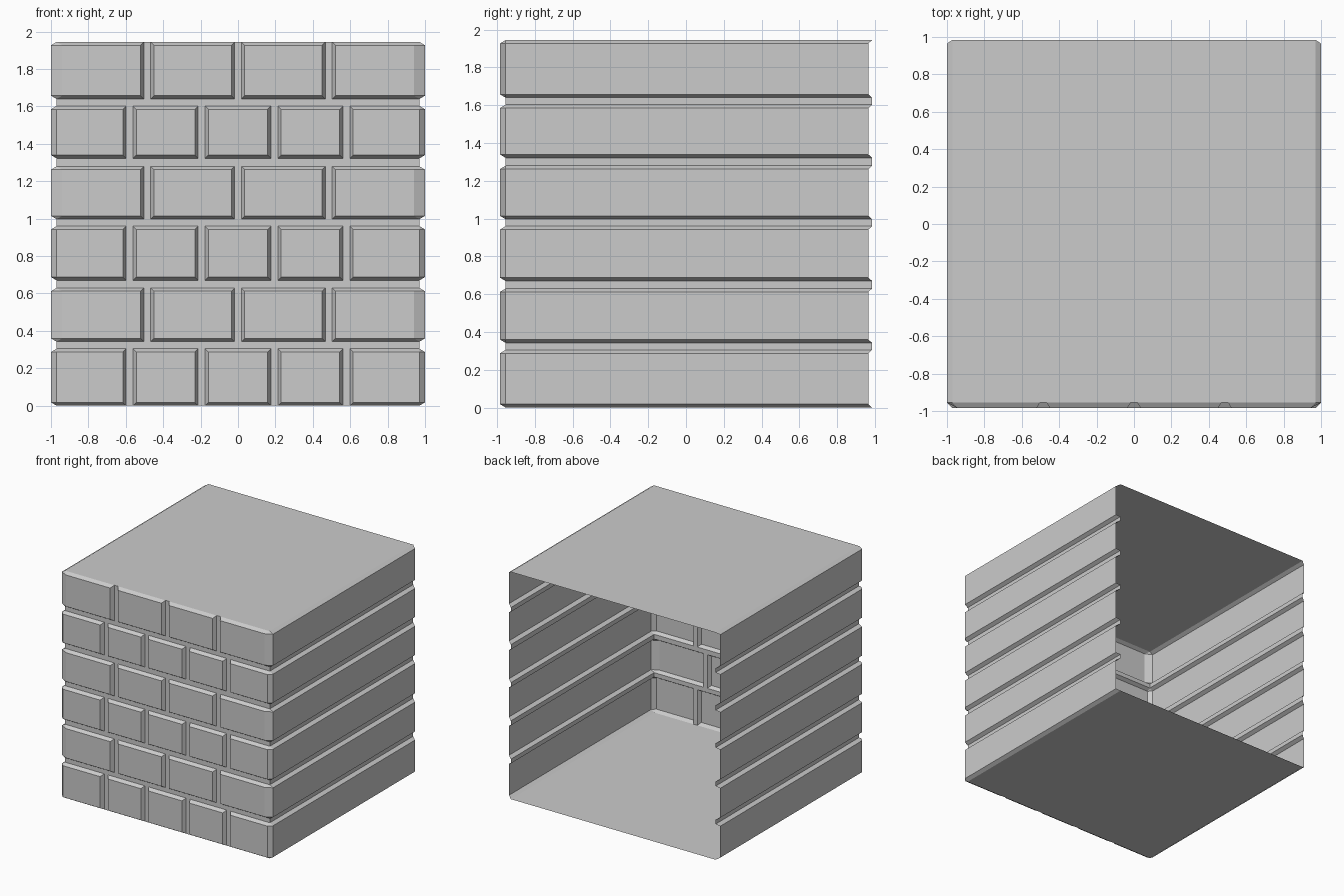
import bpy, bmesh

if "Cube" in bpy.data.objects:
    bpy.data.objects.remove(bpy.data.objects["Cube"])

# Shell planes: outer brick faces and recessed mortar
XO, YF, YB_OUT = 1.0, -0.985, 0.965
XI, YI, YB = 0.97, -0.955, 0.985
BEV, GAP = 0.018, 0.018
ROWS = [(0.0, 0.305), (0.342, 0.63), (0.67, 0.96),
        (0.997, 1.28), (1.322, 1.603), (1.64, 1.945)]
JOINTS = [(-0.58, -0.195, 0.195, 0.58), (-0.485, 0.0, 0.485)]


def make_object(name, bm):
    bmesh.ops.remove_doubles(bm, verts=bm.verts, dist=0.0005)
    bmesh.ops.dissolve_degenerate(bm, edges=bm.edges, dist=0.0005)
    mesh = bpy.data.meshes.new(name)
    bm.to_mesh(mesh)
    bm.free()
    bpy.context.collection.objects.link(bpy.data.objects.new(name, mesh))


def loft(bm, rings):
    """Quad strips between rings; returns the vertex grid."""
    grid = [[bm.verts.new(p) for p in ring] for ring in rings]
    for a, b in zip(grid, grid[1:]):
        for i in range(len(a) - 1):
            bm.faces.new((a[i], a[i + 1], b[i + 1], b[i]))
    return grid


def brick(bm, base, outer, z0, z1, cap_left, cap_right):
    """Bevelled open-backed brick following a plan path."""
    levels = [(base, z0), (outer, z0 + BEV), (outer, z1 - BEV), (base, z1)]
    g = loft(bm, [[(x, y, z) for x, y in path] for path, z in levels])
    if cap_left:
        bm.faces.new([r[0] for r in g])
    if cap_right:
        bm.faces.new([r[-1] for r in reversed(g)])


# Brick rows: end bricks wrap round the corner and become the side bands
mortar = bmesh.new()
for n, (z0, z1) in enumerate(ROWS):
    bm = bmesh.new()
    joints = JOINTS[n % 2]
    cx = 0.94 if n % 2 else 0.97
    left_base = [(-XI, YB), (-XI, YI), (-XI, YI)]
    left_outer = [(-XO, YB_OUT), (-XO, YI), (-cx, YF)]
    right_base = [(-x, y) for x, y in reversed(left_base)]
    right_outer = [(-x, y) for x, y in reversed(left_outer)]
    for i in range(len(joints) + 1):
        first, last = i == 0, i == len(joints)
        base, outer = [], []
        if first:
            base += left_base
            outer += left_outer
        else:
            base.append((joints[i - 1] + GAP, YI))
            outer.append((joints[i - 1] + GAP + BEV, YF))
        if last:
            base += right_base
            outer += right_outer
        else:
            base.append((joints[i] - GAP, YI))
            outer.append((joints[i] - GAP - BEV, YF))
        brick(bm, base, outer, z0, z1, not first, not last)
    make_object(f"brick_row_{n + 1}", bm)

    # Upright mortar joints of this row
    for j in joints:
        loft(mortar, [[(j - GAP, YI, z), (j + GAP, YI, z)] for z in (z0, z1)])

# Horizontal mortar bands between the rows, round three sides
u_path = [(-XI, YB), (-XI, YI), (XI, YI), (XI, YB)]
for (_, low), (high, _) in zip(ROWS, ROWS[1:]):
    loft(mortar, [[(x, y, z) for x, y in u_path] for z in (low, high)])
make_object("mortar", mortar)

# Flat roof and floor sheets; the back stays open
for name, z, s in (("roof", ROWS[-1][1], 1), ("floor", 0.0, -1)):
    bm = bmesh.new()
    loft(bm, [[(-XI * s, y, z), (XI * s, y, z)] for y in (YI, YB)])
    make_object(name, bm)
